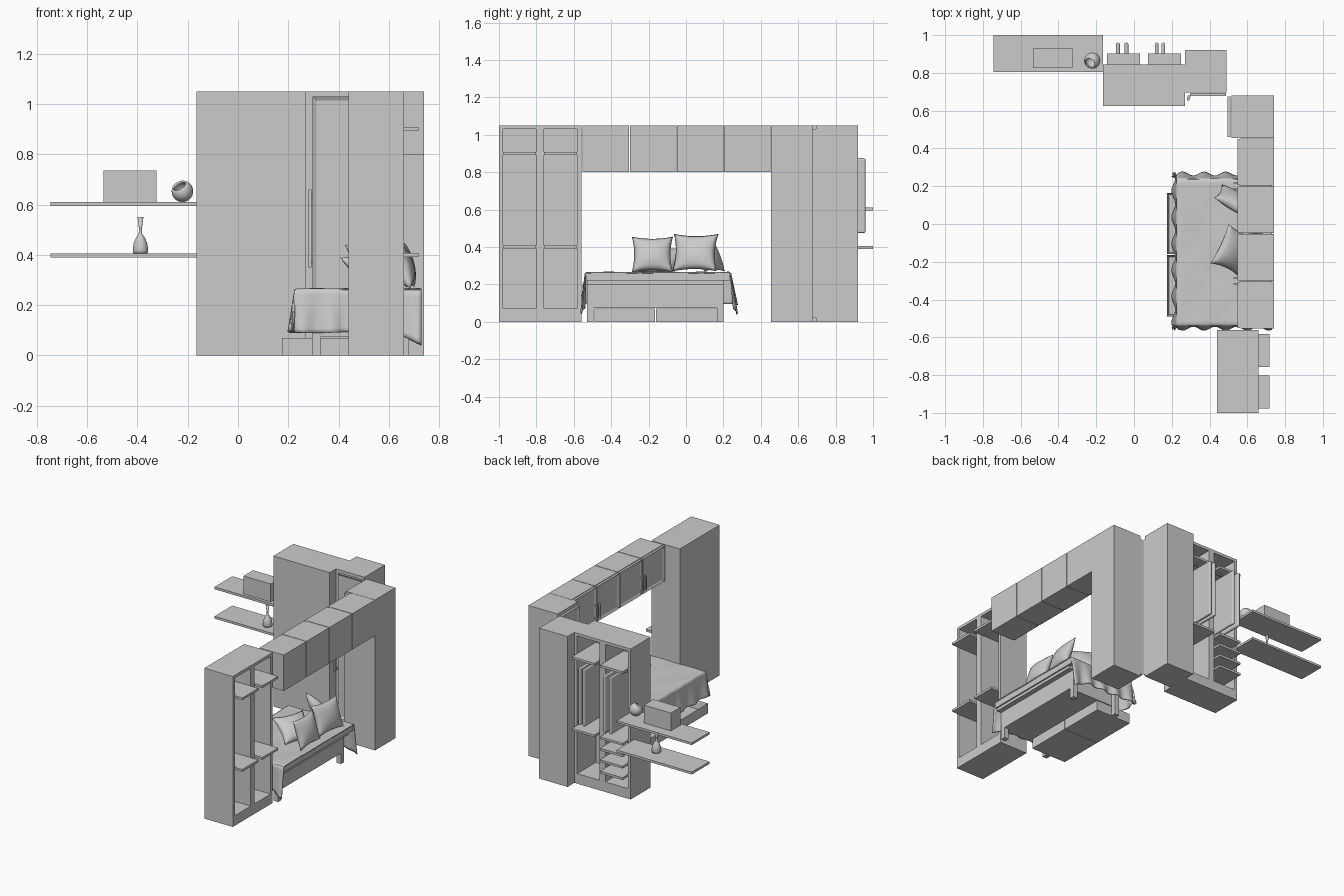
import bpy, bmesh, math
from math import radians, sin, pi
from mathutils import Matrix, Vector

cube = bpy.data.objects.get("Cube")
if cube:
    bpy.data.objects.remove(cube, do_unlink=True)

grey = bpy.data.materials.new("plain grey")
grey.use_nodes = True
grey.diffuse_color = (0.6, 0.6, 0.6, 1)
grey.node_tree.nodes["Principled BSDF"].inputs["Base Color"].default_value = grey.diffuse_color
QUARTER = -pi / 2  # turns fronts from -y to -x, and from +y to +x


def finish(name, bm, location=(0, 0, 0), turn=(0, 0, 0), smooth=False):
    bmesh.ops.recalc_face_normals(bm, faces=bm.faces)
    mesh = bpy.data.meshes.new(name)
    bm.to_mesh(mesh)
    bm.free()
    mesh.materials.append(grey)
    obj = bpy.data.objects.new(name, mesh)
    bpy.context.collection.objects.link(obj)
    obj.location, obj.rotation_euler = location, turn
    if smooth:
        for polygon in mesh.polygons:
            polygon.use_smooth = True
    return obj


def add_box(bm, xs, ys, zs):
    size = [b - a for a, b in (xs, ys, zs)]
    middle = [(a + b) / 2 for a, b in (xs, ys, zs)]
    matrix = Matrix.Translation(middle) @ Matrix.Diagonal((*size, 1))
    return bmesh.ops.create_cube(bm, size=1, matrix=matrix)["verts"]


def box(name, xs, ys, zs):
    bm = bmesh.new()
    add_box(bm, xs, ys, zs)
    return finish(name, bm)


def panel_door(name, location, width, height, turn=0):
    """Door with a rim and a recessed panel, facing -y before turning."""
    bm = bmesh.new()
    add_box(bm, (-width / 2, width / 2), (-0.008, 0.008), (0, height))
    bm.normal_update()
    front = [f for f in bm.faces if f.normal.y < -0.9]
    bmesh.ops.inset_individual(bm, faces=front, thickness=0.022)
    bmesh.ops.translate(bm, verts=front[0].verts, vec=(0, 0.008, 0))
    finish(name, bm, location, (0, 0, turn))


def open_wardrobe(name, location, width, depth, turn=0, extra_levels=()):
    """Two open bays facing +y before turning, shelves standing proud."""
    bm = bmesh.new()
    half, back, front, top = width / 2, -depth / 2, depth / 2, 1.05
    add_box(bm, (-half, half), (back, back + 0.015), (0, top))
    for low, high in ((0, 0.07), (1.03, top)):
        add_box(bm, (-half, half), (back, front), (low, high))
    for x in (-half + 0.011, 0, half - 0.011):
        thick = 0.022 if x == 0 else 0.011
        add_box(bm, (x - thick, x + thick), (back, front), (0, top))
    for side in (-1, 1):
        levels = (0.4, 0.9) + (tuple(extra_levels) if side < 0 else ())
        for z in levels:
            xs = sorted((side * 0.022, side * (half - 0.022)))
            add_box(bm, xs, (back, front + 0.058), (z - 0.008, z + 0.008))
    finish(name, bm, location, (0, 0, turn))


# Open wardrobes, and the tall corner cupboards with panelled doors
open_wardrobe("shelf_wardrobe", (0.55, -0.78, 0), 0.44, 0.22, QUARTER)
open_wardrobe("clothes_wardrobe", (0.053, 0.735, 0), 0.435, 0.22, 0, (0.16, 0.24, 0.32))
box("rear_cupboard", (0.27, 0.49), (0.695, 0.92), (0, 1.05))
panel_door("rear_cupboard_door", (0.392, 0.686, 0.02), 0.19, 1.01)
box("rear_cupboard_handle", (0.281, 0.293), (0.655, 0.667), (0.35, 0.66))
for z in (0.37, 0.64):
    box("handle_mount", (0.283, 0.299), (0.667, 0.68), (z - 0.006, z + 0.006))
box("side_cupboard", (0.515, 0.74), (0.455, 0.68), (0, 1.05))
panel_door("side_cupboard_door", (0.503, 0.568, 0.02), 0.215, 1.01, QUARTER)

# Hanging clothes with rounded corners, under a rail
for x in (-0.085, -0.04, 0.12, 0.155):
    garment = box("hanging_garment", (x - 0.01, x + 0.01), (0.74, 0.96), (0.475, 0.875))
    bevel = garment.modifiers.new("rounded", "BEVEL")
    bevel.width, bevel.segments = 0.009, 3
for xs in ((-0.143, 0.031), (0.075, 0.249)):
    box("clothes_rail", xs, (0.84, 0.85), (0.875, 0.885))

# Overhead cabinets bridging the bed
start, step = -0.555, 0.2525
for i in range(4):
    y = start + i * step
    box("overhead_cabinet", (0.565, 0.74), (y + 0.002, y + step - 0.002), (0.8, 1.05))
    panel_door("overhead_door", (0.555, y + step / 2, 0.803), step - 0.008, 0.244, QUARTER)
    grip = y + (step - 0.015 if i % 2 == 0 else 0.015)
    box("overhead_handle", (0.528, 0.536), (grip - 0.004, grip + 0.004), (0.83, 0.93))
    for z in (0.835, 0.925):
        box("handle_mount", (0.53, 0.55), (grip - 0.004, grip + 0.004), (z - 0.004, z + 0.004))

# Wall shelves and a storage box
for z in (0.397, 0.602):
    box("wall_shelf", (-0.745, -0.165), (0.805, 1), (z - 0.008, z + 0.008))
box("storage_box", (-0.535, -0.325), (0.825, 0.93), (0.61, 0.735))


def lathe(name, profile, location, turn=(0, 0, 0)):
    bm = bmesh.new()
    points = [bm.verts.new((r, 0, z)) for r, z in profile]
    edges = [bm.edges.new(pair) for pair in zip(points, points[1:])]
    bmesh.ops.spin(bm, geom=points + edges, axis=(0, 0, 1), cent=(0, 0, 0),
                   angle=2 * pi, steps=24, use_merge=True)
    bmesh.ops.remove_doubles(bm, verts=bm.verts, dist=0.0002)
    return finish(name, bm, location, turn, True)


# Bottle vase and tilted round bowl
lathe("bottle_vase", [(0, 0), (0.028, 0), (0.031, 0.012), (0.027, 0.04), (0.018, 0.062),
                      (0.007, 0.078), (0.006, 0.1), (0.012, 0.145), (0.009, 0.143),
                      (0.004, 0.1), (0, 0.09)], (-0.388, 0.88, 0.406))
arc = [radians(a) for a in range(0, 136, 15)]
outer = [(0.043 * sin(a), -0.043 * math.cos(a)) for a in arc]
inner = [(0.036 * sin(a), -0.036 * math.cos(a)) for a in reversed(arc)]
lathe("round_bowl", outer + inner, (-0.221, 0.865, 0.653), (radians(30), radians(-30), 0))

# Bed frame, legs, mattress and the two open drawers pulled out
box("bed_frame", (0.3, 0.68), (-0.53, 0.165), (0.075, 0.22))
box("bed_deck", (0.25, 0.715), (-0.53, 0.2), (0.2, 0.22))
for x in (0.295, 0.645):
    for y in (-0.53, 0.165):
        box("bed_leg", (x, x + 0.035), (y, y + 0.035), (0, 0.215))
box("mattress", (0.23, 0.725), (-0.535, 0.235), (0.22, 0.262))
for y in (-0.49, -0.16):
    bm = bmesh.new()
    add_box(bm, (0.175, 0.45), (y, y + 0.325), (0, 0.07))
    bm.normal_update()
    top = [f for f in bm.faces if f.normal.z > 0.9]
    bmesh.ops.inset_individual(bm, faces=top, thickness=0.014)
    bmesh.ops.translate(bm, verts=top[0].verts, vec=(0, 0, -0.055))
    finish("bed_drawer", bm)


# Blanket falling over three sides of the mattress
def drape(v):
    over_x = max(0, 0.225 - v.x)
    over_y = max(0, abs(v.y + 0.15) - 0.39)
    side = 1 if v.y > -0.15 else -1
    drop = max(over_x, over_y)
    corner = max(0, v.x - 0.62) * over_y * 2.5
    wave = 0.06 * drop * sin(v.x * 55) if over_y > over_x else 0.06 * drop * sin(v.y * 45)
    x = max(v.x, 0.225) - 0.1 * over_x - wave * (over_x > over_y)
    y = v.y - side * over_y * (0.85 if side > 0 else 0.92) + side * wave * (over_y > over_x)
    ripple = 0.002 * sin(v.x * 25) * sin(v.y * 19)
    return Vector((x, y, 0.266 + ripple - drop * 0.97 - corner))


bm = bmesh.new()
bmesh.ops.create_grid(bm, x_segments=44, y_segments=66, size=0.5)
for v in bm.verts:
    v.co = drape(Vector((0.39 + v.co.x * 0.68, -0.15 + v.co.y * 1.14, 0)))
blanket = finish("blanket", bm, smooth=True)
thickness = blanket.modifiers.new("thickness", "SOLIDIFY")
thickness.thickness = 0.006


# Plump pillows with pointed corners
def pillow(name, location, width, height, turn):
    bm = bmesh.new()
    for side in (-1, 1):
        grid = bmesh.ops.create_grid(bm, x_segments=16, y_segments=16, size=1)["verts"]
        for v in grid:
            u, w = v.co.x, v.co.y
            puff = max(0, (1 - u * u) * (1 - w * w)) ** 0.5
            v.co = (u * width / 2 * (0.88 + 0.12 * w * w),
                    w * height / 2 * (0.88 + 0.12 * u * u), side * 0.042 * puff)
    bmesh.ops.remove_doubles(bm, verts=bm.verts, dist=0.0005)
    finish(name, bm, location, [radians(a) for a in turn], True)


pillow("near_pillow", (0.655, -0.18, 0.36), 0.22, 0.2, (72, 0, 90))
pillow("far_pillow", (0.655, 0.05, 0.37), 0.24, 0.21, (72, 0, 82))
pillow("leaning_pillow", (0.53, -0.14, 0.33), 0.23, 0.21, (35, 0, 65))
pillow("end_pillow", (0.54, 0.12, 0.355), 0.22, 0.19, (65, 0, 150))
